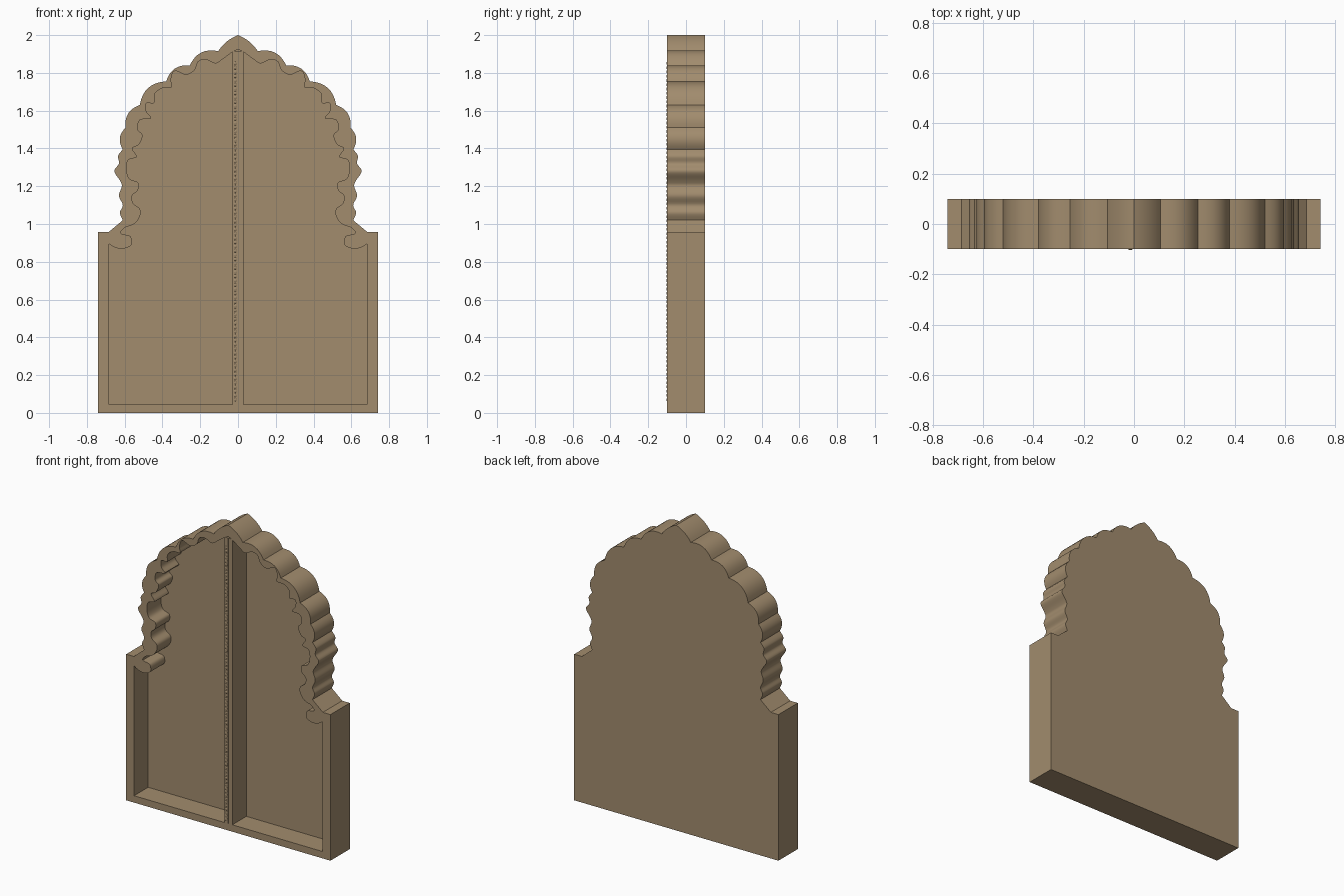
import bpy, bmesh, math
from mathutils import Vector

FRONT, BACK, PANEL = -0.1, 0.1, 0.045   # depths along y
SILL, POST = 0.045, 0.029

cube = bpy.data.objects.get("Cube")
if cube:
    bpy.data.objects.remove(cube, do_unlink=True)

tan = bpy.data.materials.new("tan_stone")
tan.use_nodes = True
colour = (0.36, 0.262, 0.155, 1)
tan.diffuse_color = colour
tan.node_tree.nodes["Principled BSDF"].inputs["Base Color"].default_value = colour


def finish(name, mesh, smooth=True):
    obj = bpy.data.objects.new(name, mesh)
    bpy.context.collection.objects.link(obj)
    mesh.materials.clear()
    mesh.materials.append(tan)
    if smooth:
        bpy.ops.object.select_all(action='DESELECT')
        bpy.context.view_layer.objects.active = obj
        obj.select_set(True)
        bpy.ops.object.shade_smooth_by_angle(angle=math.radians(35))
    return obj


def scallops(cusps, bulge, steps=8):
    """Rounded lobes bulging outward between neighbouring cusps."""
    out = []
    for a, b in zip(cusps, cusps[1:]):
        a, b = Vector(a), Vector(b)
        side = Vector((a.y - b.y, b.x - a.x))
        for i in range(steps):
            t = i / steps
            out.append(a.lerp(b, t) + side * bulge * 4 * t * (1 - t))
    return out


def wave(points, steps=5):
    """Smooth curve running through every point."""
    p = [Vector(q) for q in points]
    p = [p[0]] + p + [p[-1]]
    out = []
    for a, b, c, d in zip(p, p[1:], p[2:], p[3:]):
        for i in range(steps):
            t = i / steps
            out.append(0.5 * (2 * b + (c - a) * t + (2 * a - 5 * b + 4 * c - d) * t * t
                              + (3 * b - a - 3 * c + d) * t ** 3))
    return out + [p[-1]]


def mirrored(half):
    return half + [Vector((-q.x, q.y)) for q in reversed(half) if q.x > 1e-4]


def slab(name, outlines, y0, y1):
    """Upright plate filled between closed outlines."""
    curve = bpy.data.curves.new(name, 'CURVE')
    curve.dimensions = '2D'
    curve.fill_mode = 'BOTH'
    curve.extrude = (y1 - y0) / 2
    for outline in outlines:
        spline = curve.splines.new('POLY')
        spline.points.add(len(outline) - 1)
        for point, q in zip(spline.points, outline):
            point.co = (q.x, q.y, 0, 1)
        spline.use_cyclic_u = True
    helper = bpy.data.objects.new(name + "_helper", curve)
    mesh = bpy.data.meshes.new_from_object(helper)
    bpy.data.objects.remove(helper)
    bm = bmesh.new()
    bm.from_mesh(mesh)
    bmesh.ops.remove_doubles(bm, verts=bm.verts, dist=1e-5)
    for v in bm.verts:
        v.co = (v.co.x, (y0 + y1) / 2 - v.co.z, v.co.y)
    bmesh.ops.recalc_face_normals(bm, faces=bm.faces)
    bm.to_mesh(mesh)
    bm.free()
    return finish(name, mesh)


# Outer outline: pointed tip, large lobes, rippled neck, square shoulder
tip = scallops([(0, 2), (.105, 1.915)], .08)
lobes = scallops([(.105, 1.915), (.255, 1.84), (.38, 1.755), (.52, 1.63),
                  (.595, 1.51), (.61, 1.395)], .2)
neck = wave([(.61, 1.395), (.635, 1.36), (.63, 1.32), (.655, 1.28), (.625, 1.23),
             (.615, 1.2), (.63, 1.15), (.61, 1.1), (.625, 1.06), (.61, 1.02)])
shoulder = [Vector(q) for q in [(.685, .957), (.74, .957), (.74, 0)]]
outer = mirrored(tip + lobes + neck + shoulder)

# Opening outline: wavy arch over a straight-sided doorway
arch = wave([(0, 1.925), (.03, 1.91), (.085, 1.87), (.12, 1.85), (.17, 1.87), (.21, 1.86),
             (.23, 1.815), (.275, 1.79), (.335, 1.81), (.355, 1.765), (.35, 1.725),
             (.4, 1.72), (.44, 1.69), (.445, 1.64), (.485, 1.64), (.485, 1.595),
             (.46, 1.56), (.52, 1.55), (.53, 1.5), (.505, 1.47), (.525, 1.42),
             (.56, 1.4), (.535, 1.355), (.58, 1.34), (.59, 1.29), (.575, 1.24),
             (.53, 1.22), (.53, 1.18), (.56, 1.15), (.555, 1.11), (.52, 1.08),
             (.52, 1.04), (.55, 1.0), (.6, .98), (.62, .95), (.57, .935), (.565, .89),
             (.605, .87), (.65, .875), (.683, .895)])
opening = mirrored(arch + [Vector((.683, SILL))])

slab("arch_frame", [outer, opening], FRONT, PANEL)
slab("back_panel", [outer], PANEL, BACK)

# Centre post: two bars meeting at a fine seam
for side, name in ((-1, "post_right_bar"), (1, "post_left_bar")):
    xs = sorted((side * .001, side * POST))
    corners = [(xs[0], SILL), (xs[1], SILL), (xs[1], 1.915), (xs[0], 1.915)]
    slab(name, [[Vector(q) for q in corners]], FRONT, PANEL)

# Row of low studs along one bar
bm = bmesh.new()
count = 80
for i in range(count):
    z = .07 + 1.78 * i / (count - 1)
    made = bmesh.ops.create_uvsphere(bm, u_segments=10, v_segments=6, radius=.009)
    for v in made["verts"]:
        v.co = (v.co.x - POST / 2, FRONT + v.co.y * .35, v.co.z + z)
studs = bpy.data.meshes.new("post_studs")
bm.to_mesh(studs)
bm.free()
finish("post_studs", studs)
